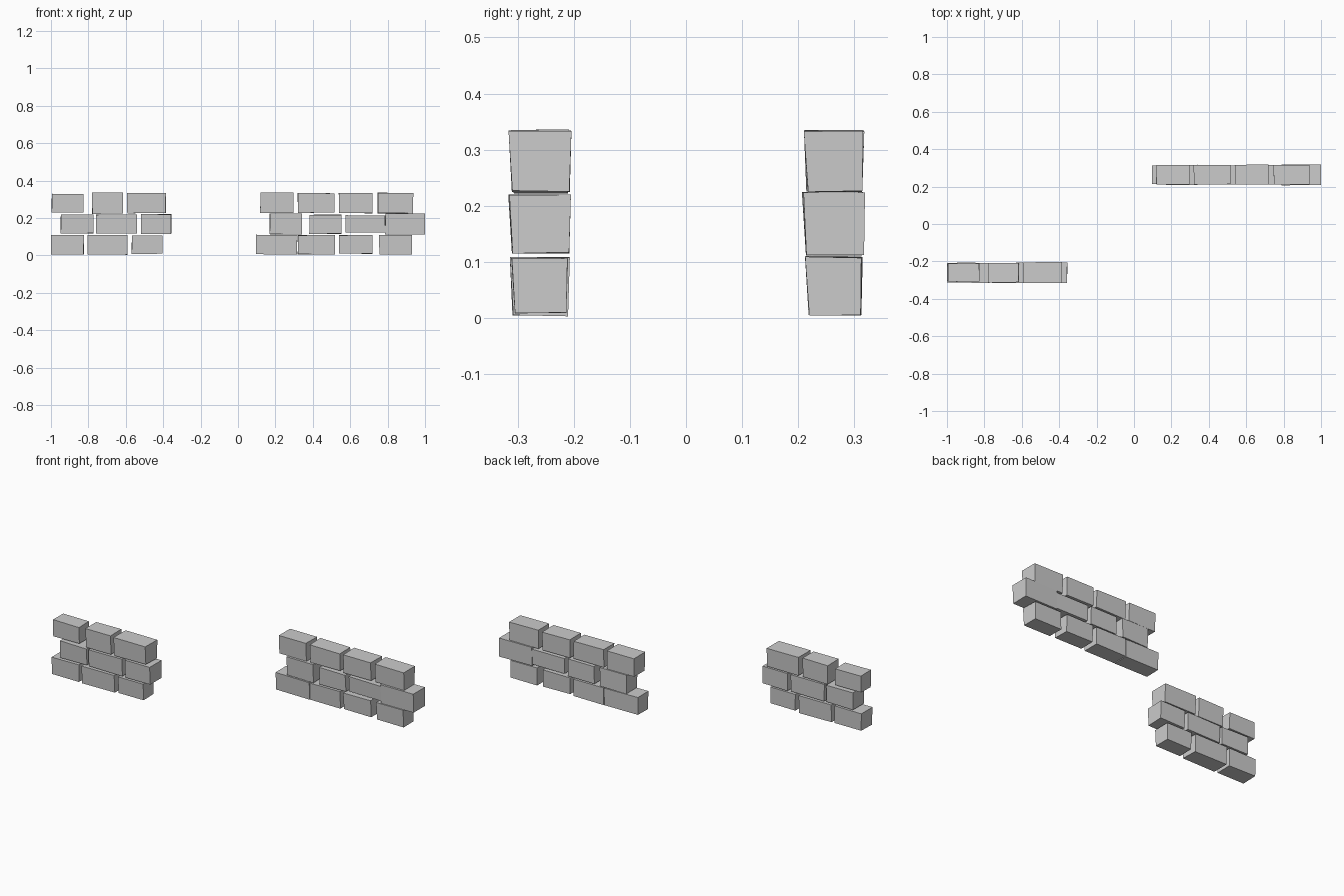
import bpy, bmesh, random
from mathutils import Vector

random.seed(4)

# each course: list of (x start, x end, z bottom, z top, depth)
left_wall = [
    [(-1.0, -.825, .006, .108, .103), (-.805, -.592, .004, .109, .106), (-.567, -.404, .009, .107, .101)],
    [(-.947, -.773, .118, .218, .107), (-.758, -.540, .117, .218, .107), (-.519, -.357, .116, .219, .110)],
    [(-.996, -.827, .230, .328, .096), (-.780, -.617, .223, .335, .103), (-.592, -.385, .226, .334, .111)],
]
right_wall = [
    [(.097, .316, .005, .109, .100), (.320, .517, .006, .108, .101), (.540, .718, .009, .108, .099), (.755, .930, .004, .108, .100)],
    [(.170, .342, .112, .224, .107), (.382, .554, .115, .216, .104), (.575, .787, .122, .213, .102), (.787, .999, .113, .223, .110)],
    [(.120, .296, .226, .334, .105), (.320, .516, .228, .333, .101), (.540, .719, .226, .333, .107), (.747, .936, .226, .334, .104)],
]


def brick(name, x0, x1, z0, z1, depth, yc):
    """Rough-cut block: slightly uneven corners, a little narrower at the foot."""
    bm = bmesh.new()
    bmesh.ops.create_cube(bm, size=1)
    for v in bm.verts:
        sx, sy, top = v.co.x > 0, v.co.y, v.co.z > 0
        foot = 0 if top else (.006 if sy < 0 else -.002)
        v.co = Vector((x1 if sx else x0, yc + sy * depth + foot, z1 if top else z0))
        v.co += Vector([random.uniform(-.0015, .0015) for _ in range(3)])
    mesh = bpy.data.meshes.new(name)
    bm.to_mesh(mesh)
    bm.free()
    bpy.context.collection.objects.link(bpy.data.objects.new(name, mesh))


# two staggered wall fragments
for side, wall, yc in (("left", left_wall, -.261), ("right", right_wall, .263)):
    for r, course in enumerate(wall, 1):
        for i, (x0, x1, z0, z1, d) in enumerate(course, 1):
            brick(f"{side}_wall_course_{r}_brick_{i}", x0, x1, z0, z1, d, yc)
